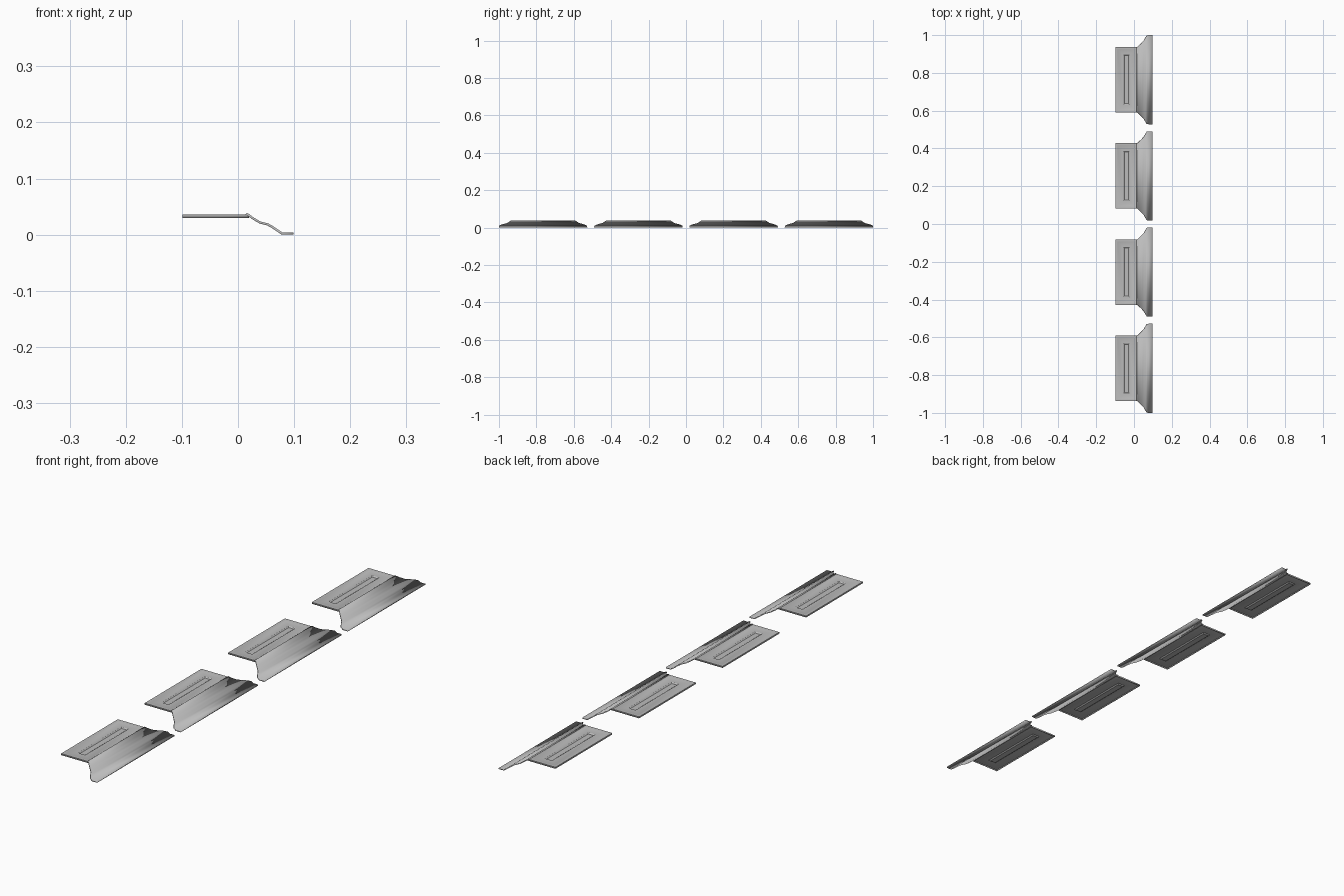
import bpy
import bmesh
import math

cube = bpy.data.objects.get("Cube")
if cube:
    bpy.data.objects.remove(cube, do_unlink=True)

# Single metal colour
grey = bpy.data.materials.new("light_grey_metal")
grey.use_nodes = True
colour = (0.5, 0.5, 0.5, 1)
grey.diffuse_color = colour
grey.node_tree.nodes["Principled BSDF"].inputs["Base Color"].default_value = colour


def add_sheet(name, bm, y, thickness):
    """Turn a surface into a thin sheet that thickens downward."""
    mesh = bpy.data.meshes.new(name)
    bm.to_mesh(mesh)
    bm.free()
    mesh.materials.append(grey)
    ob = bpy.data.objects.new(name, mesh)
    ob.location.y = y
    bpy.context.collection.objects.link(ob)
    solid = ob.modifiers.new("thickness", 'SOLIDIFY')
    solid.thickness = thickness
    solid.offset = -1
    bpy.ops.object.select_all(action='DESELECT')
    ob.select_set(True)
    bpy.context.view_layer.objects.active = ob
    bpy.ops.object.shade_smooth_by_angle(angle=math.radians(25))


def build_plate(y):
    # Nested rectangles from the rim to the slot floor: x min, x max, half length, z
    rings = [(-0.099, 0.020, 0.173, 0.030),
             (-0.099, 0.020, 0.173, 0.036),
             (-0.091, 0.011, 0.164, 0.036),
             (-0.087, 0.007, 0.160, 0.0345),
             (-0.056, -0.024, 0.132, 0.0345),
             (-0.051, -0.029, 0.127, 0.031)]
    bm = bmesh.new()
    loops = [[bm.verts.new(p) for p in ((a, -h, z), (b, -h, z), (b, h, z), (a, h, z))]
             for a, b, h, z in rings]
    for outer, inner in zip(loops, loops[1:]):
        for i in range(4):
            j = (i + 1) % 4
            bm.faces.new((outer[i], outer[j], inner[j], inner[i]))
    bm.faces.new(loops[-1])
    add_sheet("slotted_plate", bm, y, 0.0015)


def build_skirt(y):
    # Flared moulding profile: x, half length, z
    profile = [(0.013, 0.173, 0.0362), (0.016, 0.173, 0.0385),
               (0.020, 0.174, 0.0365), (0.028, 0.182, 0.0305),
               (0.040, 0.194, 0.0235), (0.054, 0.209, 0.0200),
               (0.062, 0.223, 0.0155), (0.070, 0.235, 0.0100),
               (0.079, 0.236, 0.0040), (0.099, 0.236, 0.0040)]
    bm = bmesh.new()
    rows = [[bm.verts.new((x, s * h, z)) for s in (-1, 1)] for x, h, z in profile]
    for a, b in zip(rows, rows[1:]):
        bm.faces.new((a[0], b[0], b[1], a[1]))
    add_sheet("flared_skirt", bm, y, 0.004)


# Four identical trim pieces in a row
for k in range(4):
    centre = (k - 1.5) * 0.5093
    build_plate(centre)
    build_skirt(centre)
